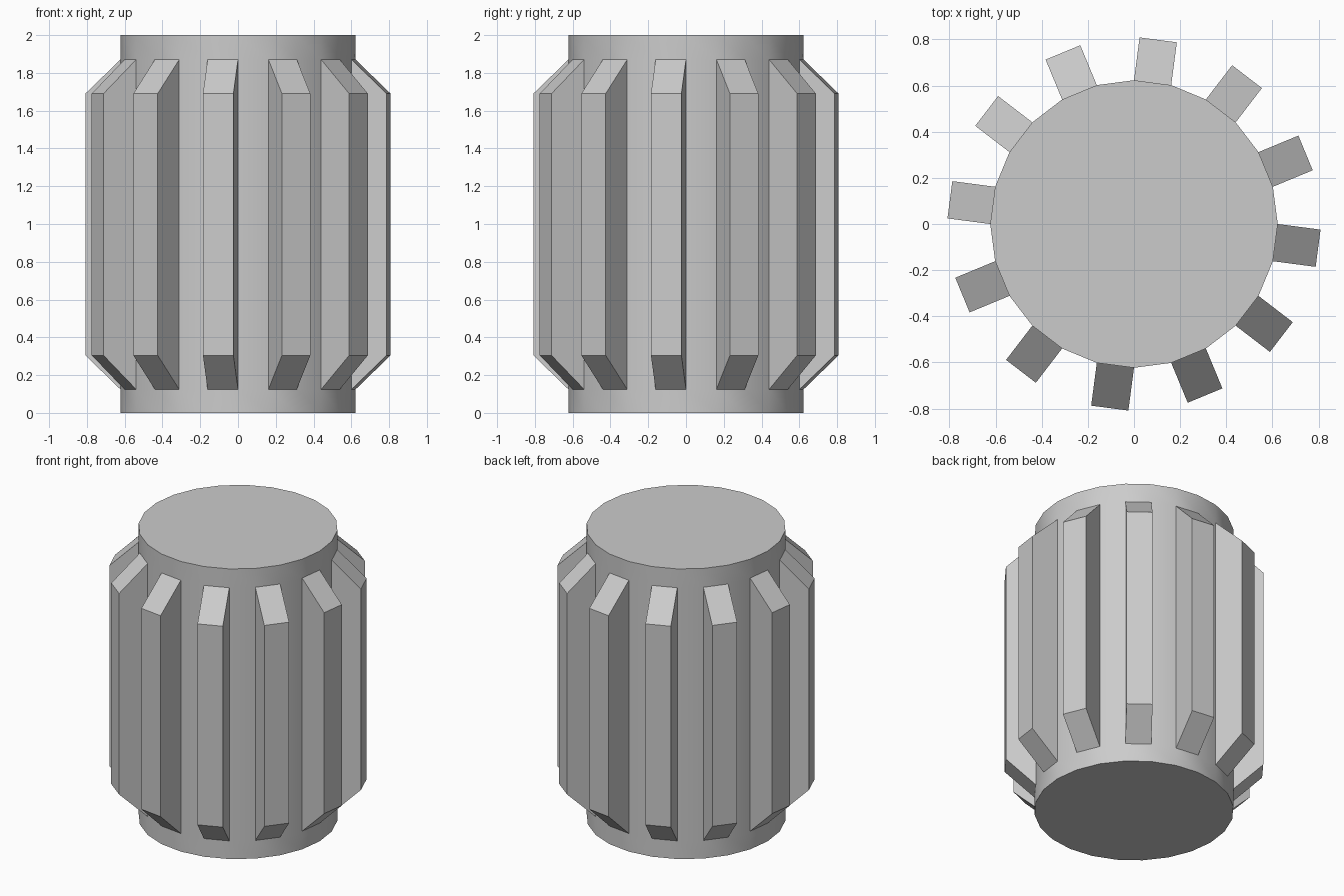
import bpy, bmesh, math
from mathutils import Matrix, Vector

if "Cube" in bpy.data.objects:
    bpy.data.objects.remove(bpy.data.objects["Cube"])

SIDES, RADIUS, HEIGHT = 24, 0.623, 2.0
RIB_LOW, RIB_HIGH = 0.125, 1.87      # where ribs meet the drum
RIB_DEPTH, RIB_SLOPE = 0.187, 0.18   # outward depth, end taper in z

# Drum: 24-sided cylinder standing on z = 0
bm = bmesh.new()
bmesh.ops.create_cone(bm, cap_ends=True, segments=SIDES, radius1=RADIUS,
                      radius2=RADIUS, depth=HEIGHT,
                      matrix=Matrix.Translation((0, 0, HEIGHT / 2)))
for z in (RIB_LOW, RIB_HIGH):
    bmesh.ops.bisect_plane(bm, geom=bm.verts[:] + bm.edges[:] + bm.faces[:],
                           plane_co=(0, 0, z), plane_no=(0, 0, 1))
bm.normal_update()


def is_rib(face):
    c = face.calc_center_median()
    if abs(face.normal.z) > 0.5 or not RIB_LOW < c.z < RIB_HIGH:
        return False
    angle = math.degrees(math.atan2(c.y, c.x))
    return round((angle - 22.5) / 15) % 2 == 0


# Ribs: every other middle face pushed straight out with sloped ends
ribs = bmesh.ops.extrude_discrete_faces(bm, faces=[f for f in bm.faces if is_rib(f)])
middle = (RIB_LOW + RIB_HIGH) / 2
for face in ribs["faces"]:
    c = face.calc_center_median()
    out = Vector((c.x, c.y, 0)).normalized() * RIB_DEPTH
    for v in face.verts:
        v.co += out
        v.co.z += RIB_SLOPE if v.co.z < middle else -RIB_SLOPE
bmesh.ops.recalc_face_normals(bm, faces=bm.faces[:])

mesh = bpy.data.meshes.new("ribbed_drum")
bm.to_mesh(mesh)
bm.free()
drum = bpy.data.objects.new("ribbed_drum", mesh)
bpy.context.collection.objects.link(drum)
bpy.context.view_layer.objects.active = drum
drum.select_set(True)
bpy.ops.object.shade_smooth_by_angle(angle=math.radians(30))
